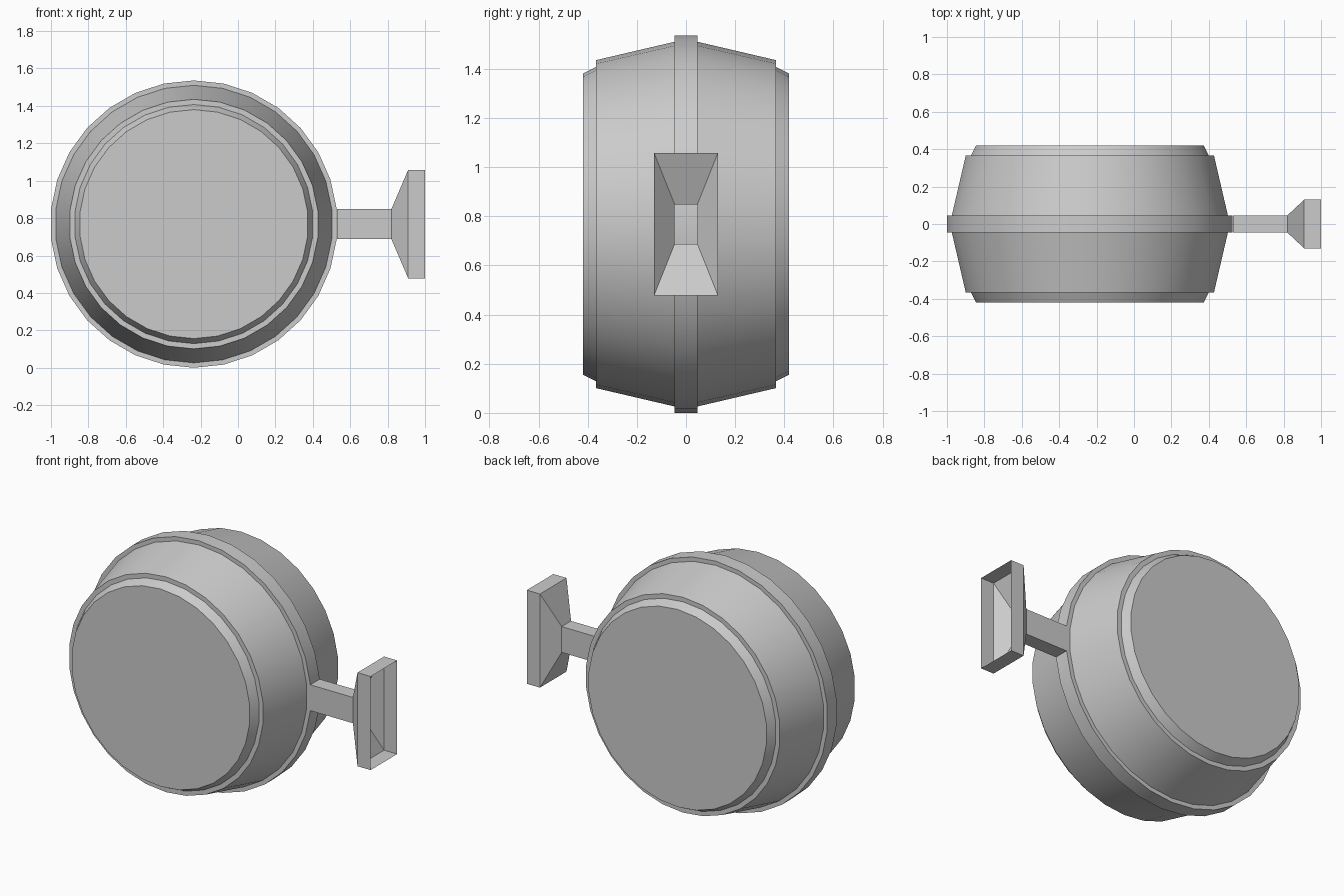
import bpy
import bmesh
from math import sin, cos, tau, radians

cube = bpy.data.objects.get("Cube")
if cube:
    bpy.data.objects.remove(cube, do_unlink=True)

GREY = (0.6, 0.6, 0.6, 1)
grey = bpy.data.materials.new("plain grey")
grey.use_nodes = True
grey.diffuse_color = GREY
grey.node_tree.nodes["Principled BSDF"].inputs["Base Color"].default_value = GREY

CX, CZ, SIDES = -0.236, 0.768, 30


def loft(name, rings, capped):
    """Bridge consecutive rings of points, optionally closing both ends."""
    bm = bmesh.new()
    loops = [[bm.verts.new(p) for p in ring] for ring in rings]
    for a, b in zip(loops, loops[1:]):
        n = len(a)
        for i in range(n):
            j = (i + 1) % n
            bm.faces.new((a[i], a[j], b[j], b[i]))
    if capped:
        bm.faces.new(loops[0])
        bm.faces.new(loops[-1])
        bmesh.ops.recalc_face_normals(bm, faces=bm.faces)
    mesh = bpy.data.meshes.new(name)
    bm.to_mesh(mesh)
    bm.free()
    mesh.materials.append(grey)
    obj = bpy.data.objects.new(name, mesh)
    bpy.context.collection.objects.link(obj)
    return obj


def circle(y, r):
    return [(CX + r * sin(tau * i / SIDES), y, CZ + r * cos(tau * i / SIDES))
            for i in range(SIDES)]


def rectangle(x, half_y, half_z):
    return [(x, sy * half_y, CZ + sz * half_z)
            for sy, sz in ((-1, -1), (1, -1), (1, 1), (-1, 1))]


# Drum body: half profile (y, radius) mirrored about the central rim
half = [(0.42, 0.612), (0.367, 0.639), (0.367, 0.667), (0.046, 0.742), (0.046, 0.768)]
profile = [(-y, r) for y, r in half] + half[::-1]
drum = loft("drum_body", [circle(y, r) for y, r in profile], True)

# Hollow side arm flaring into an open rectangular mouth
stations = [(0.528, 0.046, 0.08), (0.82, 0.046, 0.08), (0.91, 0.13, 0.29), (1.0, 0.13, 0.29)]
arm = loft("side_arm", [rectangle(*s) for s in stations], False)

# Smooth the drum around its circumference, keeping the steps crisp
bpy.ops.object.select_all(action="DESELECT")
drum.select_set(True)
bpy.context.view_layer.objects.active = drum
bpy.ops.object.shade_smooth_by_angle(angle=radians(13))
